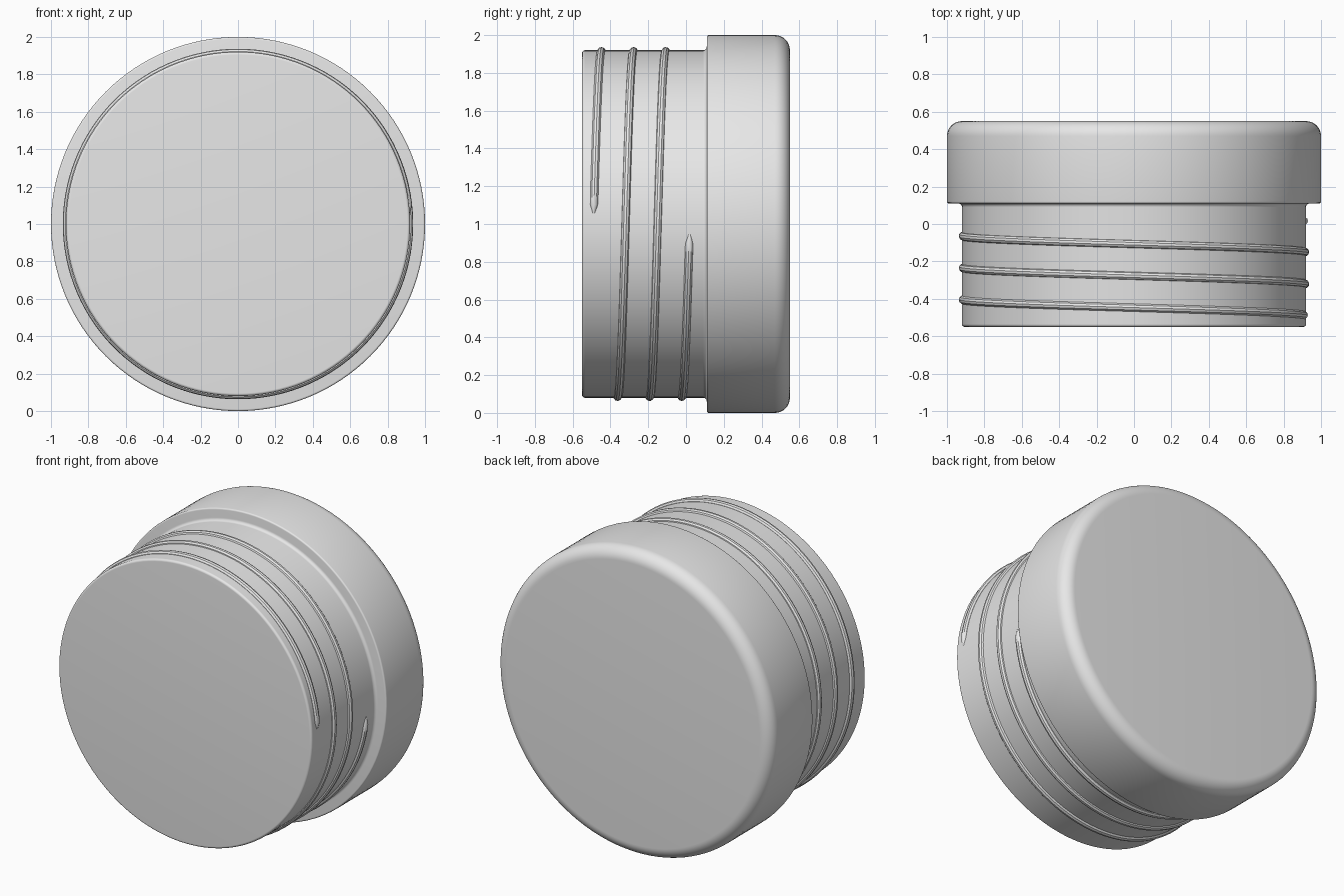
import bpy, bmesh
from math import cos, sin, pi, radians
from mathutils import Vector, Matrix

cube = bpy.data.objects.get("Cube")
if cube:
    bpy.data.objects.remove(cube, do_unlink=True)

SEGMENTS = 128
CENTRE = Vector((0, 0, 1))

# Single plain plastic colour
grey = bpy.data.materials.new("light_grey")
grey.use_nodes = True
colour = (0.8, 0.8, 0.8, 1)
grey.diffuse_color = colour
grey.node_tree.nodes["Principled BSDF"].inputs["Base Color"].default_value = colour


def arc(radius, y, size, start, end, steps=8):
    """Rounded profile corner about (radius, y), angles in degrees."""
    angles = [radians(start + (end - start) * i / steps) for i in range(steps + 1)]
    return [(radius + size * cos(a), y + size * sin(a)) for a in angles]


def smooth(obj):
    bpy.ops.object.select_all(action="DESELECT")
    obj.select_set(True)
    bpy.context.view_layer.objects.active = obj
    bpy.ops.object.shade_smooth_by_angle(angle=radians(35))


def lathe(name, profile):
    """Revolve (radius, y) points about the y axis and close both ends."""
    bm = bmesh.new()
    verts = [bm.verts.new((r, y, 0)) for r, y in profile]
    edges = [bm.edges.new(pair) for pair in zip(verts, verts[1:])]
    bmesh.ops.spin(bm, geom=verts + edges, cent=(0, 0, 0), axis=(0, 1, 0),
                   angle=2 * pi, steps=SEGMENTS, use_merge=True)
    bmesh.ops.remove_doubles(bm, verts=bm.verts, dist=1e-5)
    bmesh.ops.holes_fill(bm, edges=[e for e in bm.edges if e.is_boundary])
    bmesh.ops.transform(bm, matrix=Matrix.Translation(CENTRE), verts=bm.verts)
    bmesh.ops.recalc_face_normals(bm, faces=bm.faces)
    mesh = bpy.data.meshes.new(name)
    bm.to_mesh(mesh)
    bm.free()
    mesh.materials.append(grey)
    obj = bpy.data.objects.new(name, mesh)
    bpy.context.collection.objects.link(obj)
    smooth(obj)


# Threaded plug, with a small fillet where it meets the cap
BODY = 0.92
lathe("threaded_body",
      arc(BODY - 0.015, -0.535, 0.015, -90, 0)
      + arc(BODY + 0.02, 0.09, 0.02, 180, 90)
      + [(BODY + 0.02, 0.2)])

# Wide cap with a large rounded back edge
lathe("cap", arc(0.99, 0.12, 0.01, -90, 0, 4) + arc(0.92, 0.47, 0.08, 0, 90, 10))

# Three turns of helical thread, tapering into the body at both ends
TURNS, PITCH, STEPS = 3, 0.17, 360
START, FADE = 0.06, 0.08
curve = bpy.data.curves.new("thread", "CURVE")
curve.dimensions = "3D"
curve.bevel_depth = 0.022
curve.bevel_resolution = 3
curve.use_fill_caps = True
spline = curve.splines.new("POLY")
spline.points.add(STEPS)
for i, point in enumerate(spline.points):
    a = START + (2 * pi * TURNS - 2 * START) * i / STEPS
    fade = min(1, 0.3 + min(a - START, 2 * pi * TURNS - START - a) / FADE)
    pos = CENTRE + Vector((0.915 * cos(a), -0.49 + PITCH * a / (2 * pi), 0.915 * sin(a)))
    point.co = (*pos, 1)
    point.radius = fade
curve.materials.append(grey)
thread = bpy.data.objects.new("thread", curve)
bpy.context.collection.objects.link(thread)
bpy.ops.object.select_all(action="DESELECT")
thread.select_set(True)
bpy.context.view_layer.objects.active = thread
bpy.ops.object.convert(target="MESH")
smooth(bpy.context.view_layer.objects.active)
